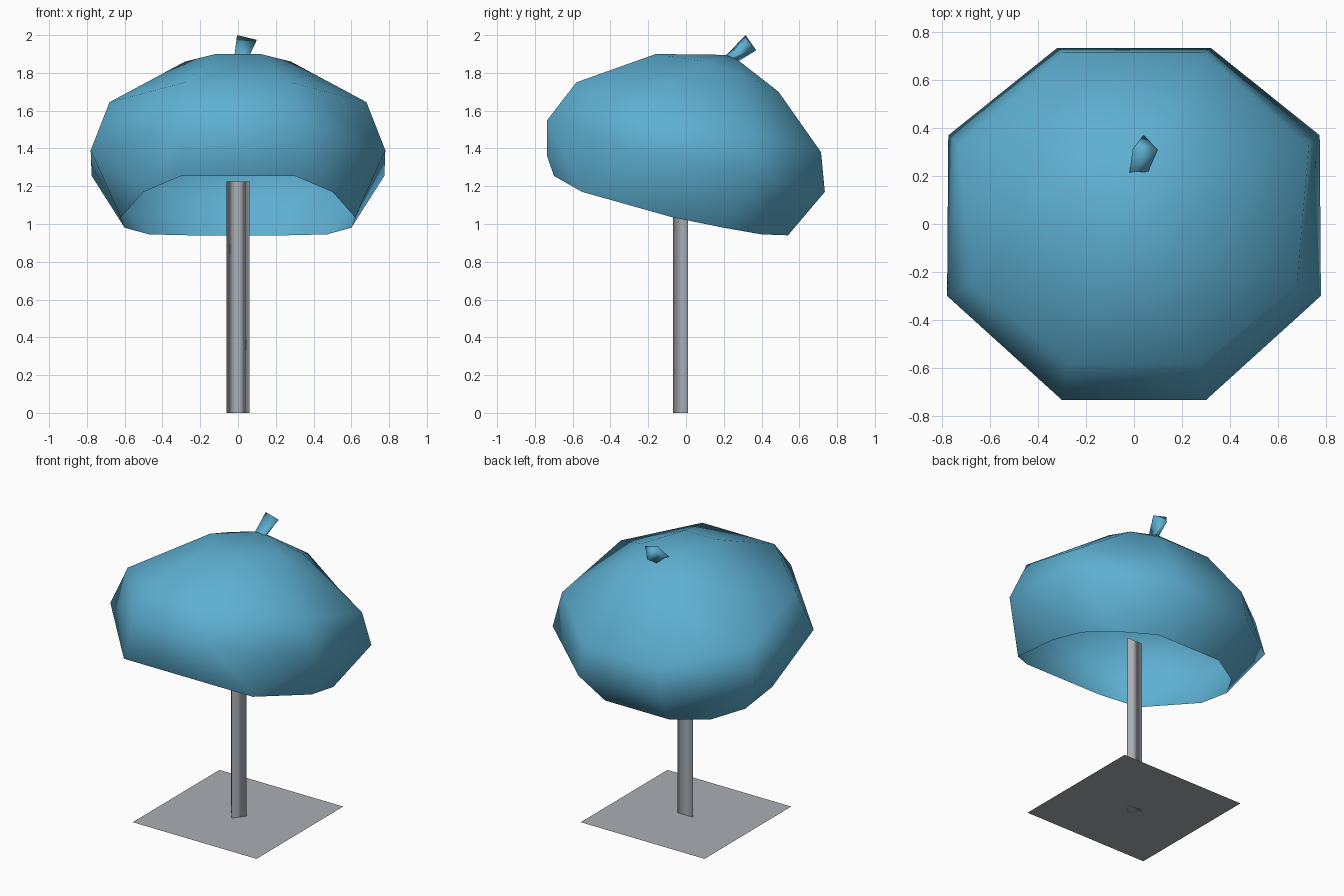
import bpy, bmesh

cube = bpy.data.objects.get("Cube")
if cube:
    bpy.data.objects.remove(cube, do_unlink=True)


def material(name, rgb):
    mat = bpy.data.materials.new(name)
    mat.use_nodes = True
    mat.diffuse_color = (*rgb, 1)
    mat.node_tree.nodes["Principled BSDF"].inputs["Base Color"].default_value = (*rgb, 1)
    return mat


blue = material("canopy blue", (0.11, 0.43, 0.64))
grey = material("metal grey", (0.40, 0.42, 0.45))


def finish(name, bm, mat, smooth=True):
    bmesh.ops.recalc_face_normals(bm, faces=bm.faces[:])
    mesh = bpy.data.meshes.new(name)
    bm.to_mesh(mesh)
    bm.free()
    mesh.materials.append(mat)
    for poly in mesh.polygons:
        poly.use_smooth = smooth
    obj = bpy.data.objects.new(name, mesh)
    bpy.context.collection.objects.link(obj)
    return obj


def ring(bm, half):
    """Front-to-back points on +x, then the same mirrored back-to-front."""
    points = half + [(-x, y, z) for x, y, z in reversed(half)]
    return [bm.verts.new(p) for p in points]


def bridge(bm, a, b):
    n = len(a)
    for i in range(n):
        j = (i + 1) % n
        bm.faces.new((a[i], a[j], b[j], b[i]))


# Canopy: tilted eight-sided dome, open underneath
bm = bmesh.new()
crown = ring(bm, [(.12, -.16, 1.9), (.28, .09, 1.86), (.29, .31, 1.785), (.2, .49, 1.7)])
upper = ring(bm, [(.28, -.58, 1.75), (.68, -.25, 1.645), (.73, .33, 1.49), (.29, .715, 1.38)])
middle = ring(bm, [(.3, -.735, 1.55), (.78, -.3, 1.39), (.775, .37, 1.255), (.32, .735, 1.17)])
lower = ring(bm, [(.3, -.735, 1.36)])
rim = ring(bm, [(.3, -.7, 1.255), (.5, -.55, 1.17), (.62, -.07, 1.035),
                (.6, .2, .98), (.47, .4, .945), (.25, .54, .94)])
apex = bm.verts.new((0, .24, 1.895))
bridge(bm, crown, upper)
bridge(bm, upper, middle)
for i in range(len(crown)):
    bm.faces.new((crown[i - 1], crown[i], apex))

# Skirt: the dome continues below the middle until the slanted opening trims it
for m, l, r in ((middle, lower, rim), (middle[::-1], lower[::-1], rim[::-1])):
    for face in ((l[0], r[0], r[1]), (m[0], l[0], r[1], m[1]), (m[1], r[1], r[2]),
                 (m[1], r[2], r[3], m[2]), (m[2], r[3], r[4]), (m[2], r[4], r[5], m[3])):
        bm.faces.new(face)
bm.faces.new((middle[0], middle[-1], lower[-1], lower[0]))
bm.faces.new((lower[0], lower[-1], rim[-1], rim[0]))
bm.faces.new((middle[3], middle[4], rim[6], rim[5]))
finish("canopy", bm, blue)

# Finial: flared three-sided tip leaning back
bm = bmesh.new()
foot = [bm.verts.new(p) for p in ((-.02, .205, 1.885), (.06, .22, 1.89), (.03, .285, 1.865))]
tip = [bm.verts.new(p) for p in ((-.005, .315, 2.0), (.1, .31, 1.975), (.04, .372, 1.92))]
bridge(bm, foot, tip)
bm.faces.new(tip)
finish("finial", bm, blue)

# Pole: slim open three-sided tube
bm = bmesh.new()
section = ((-.06, .01), (.06, .01), (0, -.07))
bottom, top = ([bm.verts.new((x, y, z)) for x, y in section] for z in (0, 1.225))
bridge(bm, bottom, top)
finish("pole", bm, grey)

# Base: thin flat square sheet
bm = bmesh.new()
bmesh.ops.create_grid(bm, x_segments=1, y_segments=1, size=.48)
base = finish("base", bm, grey, smooth=False)
base.location.z = .002
for poly in base.data.polygons:
    if poly.normal.z < 0:
        poly.flip()
